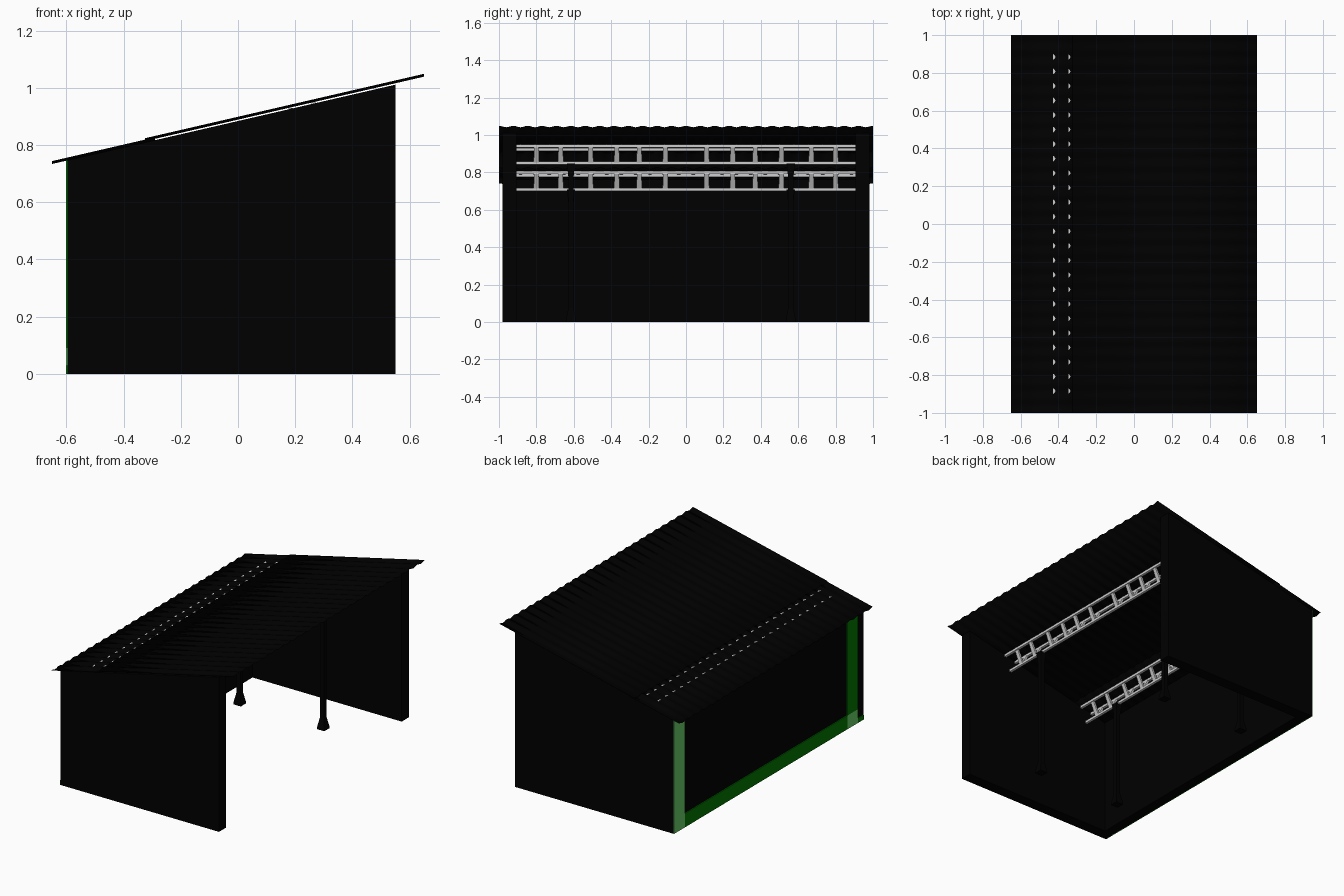
import bpy, bmesh, math
from mathutils import Vector

if "Cube" in bpy.data.objects:
    bpy.data.objects.remove(bpy.data.objects["Cube"])

SLOPE = 0.2308


def roof_z(x):
    return 0.745 + (x + 0.65) * SLOPE


def material(name, rgb):
    m = bpy.data.materials.new(name)
    m.diffuse_color = (*rgb, 1)
    m.use_nodes = True
    m.node_tree.nodes["Principled BSDF"].inputs["Base Color"].default_value = m.diffuse_color
    return m


BLACK = material("black", (0.0, 0.0, 0.0))
GREY = material("light grey", (0.62, 0.62, 0.62))
DARK_GREEN = material("dark green", (0.0, 0.19, 0.0))
LIGHT_GREEN = material("light green", (0.14, 0.62, 0.14))


def finish(name, bm, mat):
    bmesh.ops.recalc_face_normals(bm, faces=bm.faces)
    me = bpy.data.meshes.new(name)
    bm.to_mesh(me)
    bm.free()
    me.materials.append(mat)
    ob = bpy.data.objects.new(name, me)
    bpy.context.collection.objects.link(ob)
    return ob


def sloped_wall(name, x0, x1, y0, y1, mat, z0=0.0, flat_top=None):
    """Box whose top follows the roof slope, or stops at flat_top."""
    bm = bmesh.new()
    v = bmesh.ops.create_cube(bm, size=1)["verts"]
    for p in v:
        x = x0 if p.co.x < 0 else x1
        y = y0 if p.co.y < 0 else y1
        top = flat_top if flat_top is not None else roof_z(x) - 0.011
        p.co = (x, y, z0 if p.co.z < 0 else top)
    return finish(name, bm, mat)


def add_bar(bm, a, b, wx, wy, wx2=None, wy2=None):
    """Four-sided bar between two points, with half widths at both ends."""
    a, b = Vector(a), Vector(b)
    d = (b - a).normalized()
    side = Vector((0, 1, 0)) if abs(d.y) < 0.9 else Vector((0, 0, 1))
    other = d.cross(side).normalized()
    rings = []
    for p, u, w in ((a, wx, wy), (b, wx2 or wx, wy2 or wy)):
        rings.append([bm.verts.new(p + other * u * s + side * w * t)
                      for s, t in ((-1, -1), (1, -1), (1, 1), (-1, 1))])
    for i in range(4):
        j = (i + 1) % 4
        bm.faces.new((rings[0][i], rings[0][j], rings[1][j], rings[1][i]))
    bm.faces.new(rings[0][::-1])
    bm.faces.new(rings[1])


# Walls: two ends and the closed low side
sloped_wall("end_wall_front", -0.596, 0.55, -0.982, -0.907, BLACK)
sloped_wall("end_wall_back", -0.596, 0.55, 0.907, 0.982, BLACK)
sloped_wall("low_side_wall", -0.595, -0.53, -0.907, 0.907, BLACK)

# Green trim plates on the outside of the low side
TX0, TX1 = -0.601, -0.594
sloped_wall("corner_trim", TX0, TX1, 0.87, 0.981, LIGHT_GREEN)
sloped_wall("bottom_trim", TX0, TX1, -0.81, 0.87, DARK_GREEN, 0, 0.09)
sloped_wall("bottom_trim_end", TX0, TX1, -0.981, -0.92, DARK_GREEN, 0, 0.03)
sloped_wall("trim_joint", TX0, TX1, -0.92, -0.81, LIGHT_GREEN, 0, 0.09)
sloped_wall("side_trim", TX0, TX1, -0.92, -0.81, DARK_GREEN, 0.09)


# Corrugated roof sheets, the upper one lapping over the lower
def roof_sheet(name, x0, x1, lift):
    bm = bmesh.new()
    waves, per = 26, 8
    n = waves * per
    prev = None
    for i in range(n + 1):
        y = -1 + 2 * i / n
        w = 0.004 * math.cos(2 * math.pi * i / per)
        pair = [bm.verts.new((x, y, roof_z(x) + w + lift)) for x in (x0, x1)]
        if prev:
            bm.faces.new((prev[0], prev[1], pair[1], pair[0]))
        prev = pair
    ob = finish(name, bm, BLACK)
    mod = ob.modifiers.new("thickness", "SOLIDIFY")
    mod.thickness = 0.002
    mod.offset = 0
    for p in ob.data.polygons:
        p.use_smooth = True
    return ob


roof_sheet("lower_roof_sheet", -0.65, -0.29, -0.006)
roof_sheet("upper_roof_sheet", -0.325, 0.65, -0.001)

# Lattice beams: two top chords, one bottom chord, paired struts
STRUTS = (0.11, 0.25, 0.37, 0.51, 0.67, 0.8)


def lattice_beam(name, xc):
    bm = bmesh.new()
    zb = roof_z(xc) - 0.098
    add_bar(bm, (xc, -0.907, zb), (xc, 0.907, zb), 0.008, 0.008)
    for s in (-1, 1):
        xt = xc + s * 0.04
        zt = roof_z(xt) - 0.016
        add_bar(bm, (xt, -0.907, zt), (xt, 0.907, zt), 0.008, 0.008)
        for y in STRUTS:
            for m in (-1, 1):
                add_bar(bm, (xc, y * m, zb), (xt, y * m, zt),
                        0.006, 0.015, 0.006, 0.012)
    return finish(name, bm, GREY)


# Posts with a flared foot and head
def post(name, x, y):
    top = roof_z(x) - 0.1
    profile = ((0, 0.027), (0.015, 0.026), (0.075, 0.014),
               (top - 0.07, 0.014), (top, 0.022))
    bm = bmesh.new()
    prev = None
    for z, h in profile:
        ring = [bm.verts.new((x + h * a, y + h * b, z))
                for a, b in ((-1, -1), (1, -1), (1, 1), (-1, 1))]
        if prev:
            for i in range(4):
                j = (i + 1) % 4
                bm.faces.new((prev[i], prev[j], ring[j], ring[i]))
        else:
            bm.faces.new(ring[::-1])
        prev = ring
    bm.faces.new(prev)
    return finish(name, bm, BLACK)


for label, xc in (("high", 0.225), ("low", -0.38)):
    lattice_beam(label + "_lattice_beam", xc)
    post(label + "_post_front", xc, -0.615)
    post(label + "_post_back", xc, 0.56)
